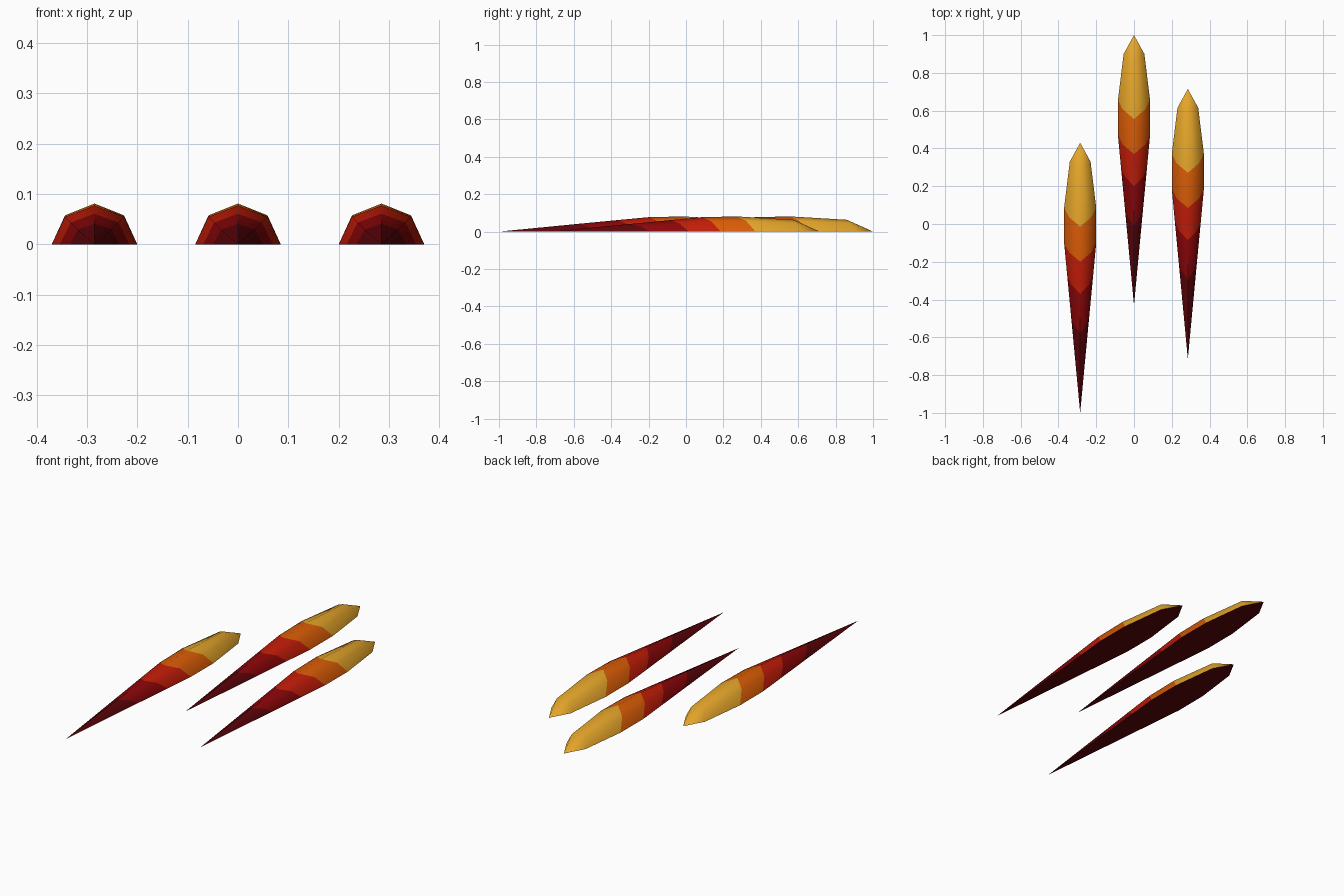
import bpy, bmesh, math

if "Cube" in bpy.data.objects:
    bpy.data.objects.remove(bpy.data.objects["Cube"])

def lin(c):
    c /= 255
    return c / 12.92 if c <= 0.04045 else ((c + 0.055) / 1.055) ** 2.4

def material(name, rgb):
    m = bpy.data.materials.new(name)
    m.diffuse_color = [lin(c) for c in rgb] + [1]
    m.use_nodes = True
    m.node_tree.nodes["Principled BSDF"].inputs["Base Color"].default_value = m.diffuse_color
    return m

# Colour bands from blunt tip to pointed tail
MATS = [material("gold", (228, 165, 42)),
        material("orange", (217, 92, 6)),
        material("red", (193, 28, 8)),
        material("dark red", (138, 5, 8)),
        material("maroon", (92, 4, 9))]

# Rings: y at the base edge, y at the ridge, half width, height
RINGS = [(0.90, 0.86, 0.055, 0.063),
         (0.656, 0.556, 0.085, 0.081),
         (0.47, 0.37, 0.085, 0.077),
         (0.30, 0.20, 0.069, 0.061),
         (0.09, -0.01, 0.049, 0.041)]
# Half-octagon section: side, height, sweep toward the ridge
SECTION = [(-1, 0, 0), (-0.69, 0.71, 0.5), (0, 1, 1), (0.69, 0.71, 0.5), (1, 0, 0)]

def spike(name, x, dy):
    bm = bmesh.new()
    tip = bm.verts.new((0, 1.0, 0))
    tail = bm.verts.new((0, -0.43, 0))
    rings = [[bm.verts.new((sx * w, ye + (yr - ye) * s, sz * h)) for sx, sz, s in SECTION]
             for ye, yr, w, h in RINGS]

    def face(verts, mat):
        f = bm.faces.new(verts)
        f.material_index = mat
        f.smooth = True

    # Upper shell
    for i in range(4):
        face((tip, rings[0][i + 1], rings[0][i]), 0)
        face((tail, rings[-1][i], rings[-1][i + 1]), 4)
        for band, (r, q) in enumerate(zip(rings, rings[1:])):
            face((r[i], r[i + 1], q[i + 1], q[i]), band)
    # Flat underside
    face([tip] + [r[0] for r in rings] + [tail] + [r[-1] for r in reversed(rings)], 4)
    bmesh.ops.recalc_face_normals(bm, faces=bm.faces)
    # Keep the rim between shell and underside sharp
    for e in bm.edges:
        e.smooth = e.calc_face_angle(0) < math.radians(50)
    me = bpy.data.meshes.new(name)
    bm.to_mesh(me)
    bm.free()
    for m in MATS:
        me.materials.append(m)
    ob = bpy.data.objects.new(name, me)
    ob.location = (x, dy, 0)
    bpy.context.collection.objects.link(ob)

spike("middle_spike", 0, 0)
spike("right_spike", 0.285, -0.285)
spike("left_spike", -0.285, -0.57)
